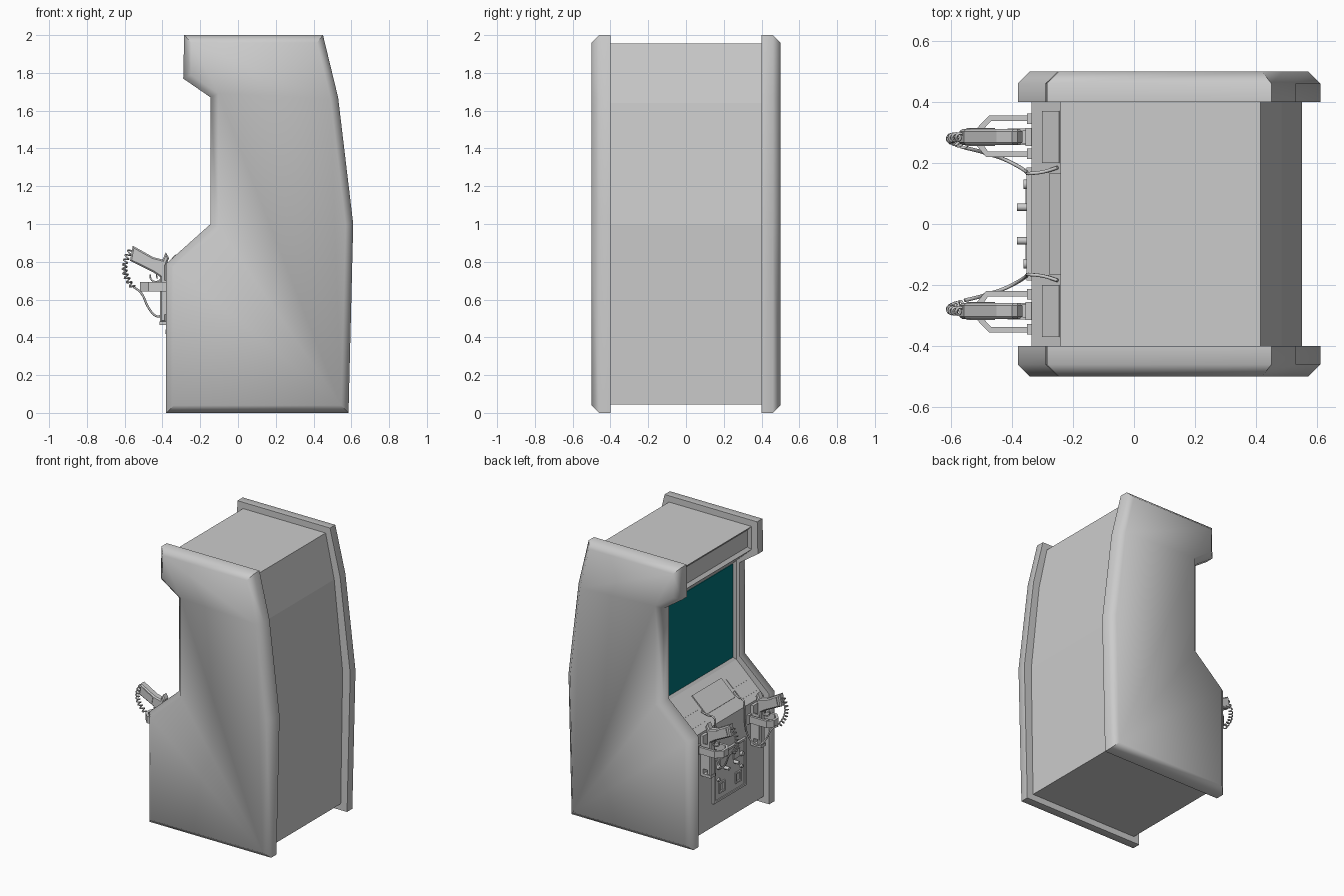
import bpy, bmesh, math
from mathutils import Vector

if "Cube" in bpy.data.objects:
    bpy.data.objects.remove(bpy.data.objects["Cube"])


def finish(bm, name, smooth=None):
    bmesh.ops.recalc_face_normals(bm, faces=bm.faces)
    me = bpy.data.meshes.new(name)
    bm.to_mesh(me)
    bm.free()
    ob = bpy.data.objects.new(name, me)
    bpy.context.collection.objects.link(ob)
    if smooth:
        bpy.ops.object.select_all(action='DESELECT')
        ob.select_set(True)
        bpy.context.view_layer.objects.active = ob
        bpy.ops.object.shade_smooth_by_angle(angle=math.radians(smooth))
    return ob


def prism_bm(pts, a, b, axis='y'):
    """Extrude an x-z outline along y, or an x-y outline along z."""
    bm = bmesh.new()
    place = (lambda p, d: (p[0], d, p[1])) if axis == 'y' else (lambda p, d: (p[0], p[1], d))
    va, vb = ([bm.verts.new(place(p, d)) for p in pts] for d in (a, b))
    bm.faces.new(va)
    bm.faces.new(vb)
    for i in range(len(pts)):
        j = (i + 1) % len(pts)
        bm.faces.new((va[i], va[j], vb[j], vb[i]))
    bmesh.ops.recalc_face_normals(bm, faces=bm.faces)
    return bm


def prism(name, pts, a, b, axis='y', bevel=0):
    bm = prism_bm(pts, a, b, axis)
    if bevel:
        caps = [f for f in bm.faces if abs(f.normal.y) > 0.9 and len(f.verts) == len(pts)]
        for f in caps:
            bmesh.ops.inset_individual(bm, faces=[f], thickness=bevel, depth=bevel, use_even_offset=True)
    return finish(bm, name)


def box(name, x0, x1, y0, y1, z0, z1):
    return prism(name, [(x0, z0), (x1, z0), (x1, z1), (x0, z1)], y0, y1)


def rod_x(name, x0, x1, y, z, r, n=12):
    """Round knob lying along x."""
    bm = bmesh.new()
    bmesh.ops.create_cone(bm, cap_ends=True, segments=n, radius1=r, radius2=r, depth=x1 - x0)
    for v in bm.verts:
        v.co = Vector(((x0 + x1) / 2 + v.co.z, y + v.co.x, z + v.co.y))
    return finish(bm, name, 35)


def tube(name, pts, r, kind='POLY'):
    cu = bpy.data.curves.new(name, 'CURVE')
    cu.dimensions = '3D'
    cu.bevel_depth = r
    cu.bevel_resolution = 1
    cu.resolution_u = 6
    cu.use_fill_caps = True
    sp = cu.splines.new(kind)
    sp.points.add(len(pts) - 1)
    for p, c in zip(sp.points, pts):
        p.co = (*c, 1)
    if kind == 'NURBS':
        sp.use_endpoint_u = True
        sp.order_u = 3
    ob = bpy.data.objects.new(name, cu)
    bpy.context.collection.objects.link(ob)


# side panels with a chamfered outer face
side = [(-.38, 0), (.585, 0), (.61, 1.0), (.53, 1.67), (.45, 2.0), (-.285, 2.0),
        (-.29, 1.77), (-.145, 1.67), (-.145, 1.0), (-.38, .79)]
for s in (1, -1):
    bm = prism_bm(side, s * .40, s * .46)
    outer = [f for f in bm.faces if f.normal.y * s > .9]
    bmesh.ops.inset_individual(bm, faces=outer, thickness=.04, depth=.04, use_even_offset=True)
    finish(bm, 'side_panel', 50)

# cabinet body, with the marquee and screen faces recessed
FX, CX, CZ0, CZ1 = -.335, -.12, .77, .97
body = [(FX, .045), (.535, .045), (.55, 1.0), (.483, 1.64), (.415, 1.955), (-.24, 1.955),
        (-.24, 1.79), (CX, 1.68), (CX, CZ1), (FX, CZ0)]
bm = prism_bm(body, -.40, .40)
fronts = [f for f in bm.faces if f.normal.x < -.95 and f.calc_center_median().z > 1]
for f in fronts:
    bmesh.ops.inset_individual(bm, faces=[f], thickness=.022, depth=-.018, use_even_offset=True)
finish(bm, 'cabinet_body')

# screen
screen = box('screen', CX + .012, CX + .03, -.376, .376, CZ1 + .02, 1.66)
mat = bpy.data.materials.new('screen_teal')
mat.diffuse_color = (0.0, .17, .19, 1)
mat.use_nodes = True
mat.node_tree.nodes["Principled BSDF"].inputs["Base Color"].default_value = mat.diffuse_color
screen.data.materials.append(mat)

# plates lying on the sloped control panel
d = Vector((CX - FX, CZ1 - CZ0)).normalized()
n = Vector((-d.y, d.x))
base = Vector((FX, CZ0))


def slope_plate(name, u0, u1, y0, y1, t):
    prism(name, [base + d * u0 - n * .005, base + d * u1 - n * .005,
                 base + d * u1 + n * t, base + d * u0 + n * t], y0, y1)


slope_plate('control_plate', .085, .24, -.165, .165, .008)
for s in (1, -1):
    slope_plate('instruction_card', .05, .125, s * .20, s * .37, .004)
    slope_plate('instruction_card', .14, .215, s * .20, s * .37, .004)

# coin door with frame, slots, return cups and locks
box('coin_door', -.345, FX + .01, -.17, .17, .23, .54)
for s in (1, -1):
    box('door_frame_upright', -.352, FX, s * .165, s * .185, .215, .555)
    rod_x('coin_button', -.383, -.34, s * .055, .43, .012)
    rod_x('door_lock', -.362, -.34, s * .13, .46, .016)
    rod_x('door_lock', -.358, -.34, s * .13, .37, .012)
    box('coin_slot_plate', -.352, -.34, s * .04, s * .11, .45, .51)
    for z in (.27, .335):
        box('return_cup_rim', -.355, -.34, s * .06, s * .125, z, z + .012)
    for y in (.06, .113):
        box('return_cup_side', -.355, -.34, s * y, s * (y + .012), .27, .347)
for z in (.215, .54):
    box('door_frame_rail', -.352, FX, -.165, .165, z, z + .015)

# light guns, holsters and cords on both sides
GY = .285
gun = [(-.557, .885), (-.45, .825), (-.40, .812), (-.382, .85), (-.365, .82), (-.38, .78), (-.38, .48),
       (-.412, .48), (-.412, .72), (-.45, .745), (-.572, .805)]
strap = [(-.335, .355), (-.475, .355), (-.518, .31), (-.518, .26), (-.485, .22), (-.335, .22),
         (-.335, .238), (-.478, .238), (-.50, .268), (-.50, .303), (-.468, .337), (-.335, .337)]
for s in (1, -1):
    prism('gun_frame', gun, s * (GY - .018), s * (GY + .018), bevel=.008)
    prism('gun_grip_pad', [(-.535, .862), (-.455, .815), (-.465, .765), (-.548, .81)],
          s * (GY - .03), s * (GY + .03))
    ring = [(-.435 + .03 * math.cos(a), s * GY, .722 + .028 * math.sin(a))
            for a in (math.radians(20 - 22 * k) for k in range(11))]
    tube('trigger_guard', ring, .005)
    tube('trigger', [(-.425, s * GY, .745), (-.432, s * GY, .728), (-.428, s * GY, .712)], .004)
    # holster
    prism('holster_strap', [(x, s * y) for x, y in strap], .643, .692, 'z')
    for y in (.345, .23):
        box('strap_foot', -.35, FX + .005, s * (y - .017), s * (y + .017), .635, .70)
    box('holster_back', -.355, FX + .005, s * (GY - .03), s * (GY + .03), .47, .755)
    for y in (-.027, .019):
        box('holster_cheek', -.40, -.35, s * (GY + y), s * (GY + y + .008), .52, .70)
    box('holster_base', -.415, -.34, s * (GY - .027), s * (GY + .027), .465, .485)
    # coiled part of the cord
    p0, p1, p2 = Vector((-.565, s * GY, .865)), Vector((-.64, s * GY, .76)), Vector((-.555, s * .26, .665))
    coil, N, turns = [], 108, 9
    for k in range(N + 1):
        t = k / N
        c = p0 * (1 - t) ** 2 + p1 * 2 * t * (1 - t) + p2 * t * t
        tan = (p1 - p0).lerp(p2 - p1, t).normalized()
        out = tan.cross(Vector((0, 1, 0))).normalized()
        a = t * turns * math.tau
        coil.append(c + (out * math.cos(a) + Vector((0, 1, 0)) * math.sin(a)) * .012)
    tube('coiled_cord', coil, .0045)
    # straight part, hanging down and running up to the control plate
    path = [(-.555, .25, .667), (-.51, .24, .645), (-.48, .23, .56), (-.43, .215, .50), (-.38, .19, .53),
            (-.35, .17, .62), (-.35, .165, .76), (-.345, .165, .835), (-.29, .17, .83), (-.25, .185, .855)]
    tube('cord', [(x, s * y, z) for x, y, z in path], .006, 'NURBS')
